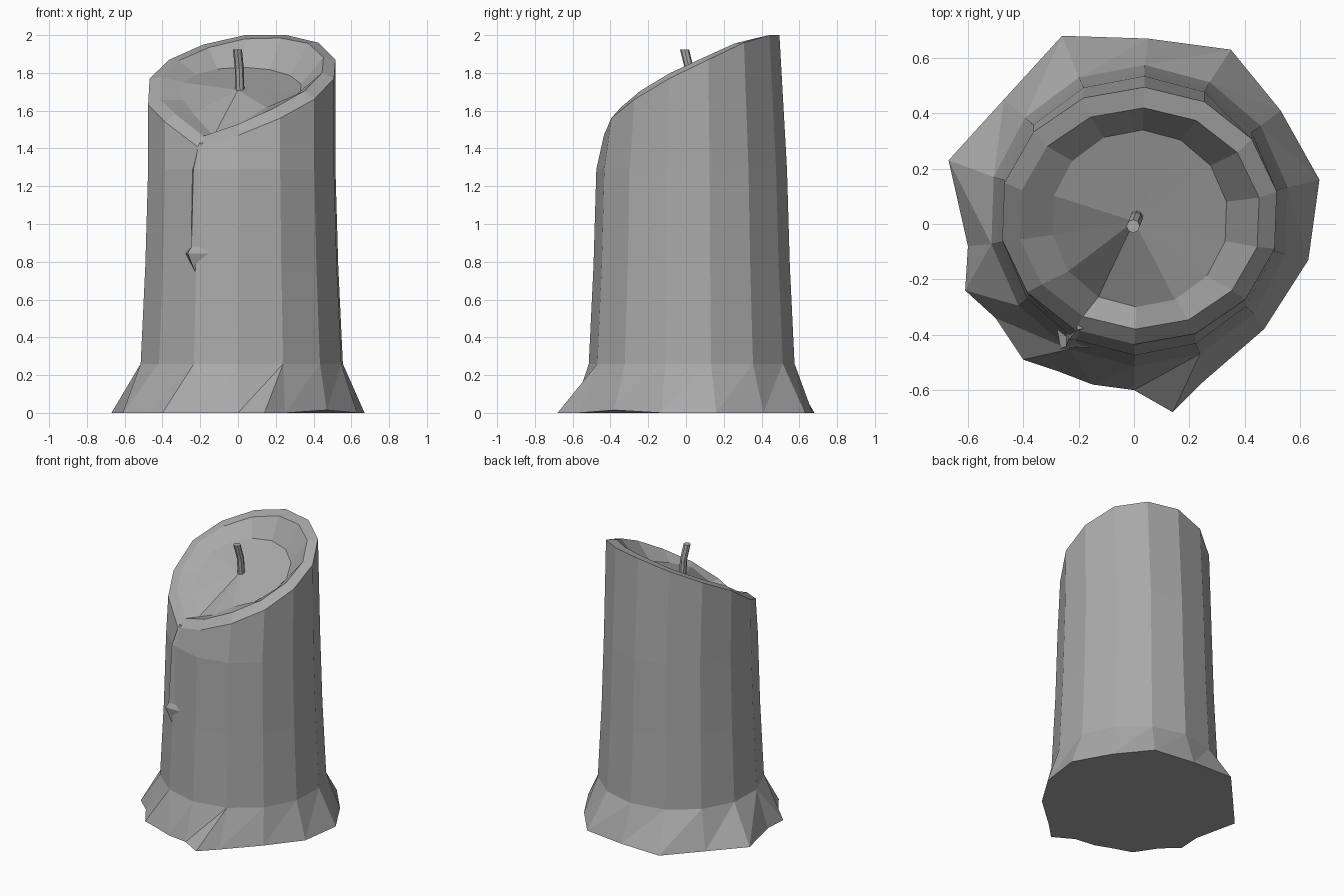
import bpy, bmesh, math
from mathutils import Vector

cube = bpy.data.objects.get("Cube")
if cube:
    bpy.data.objects.remove(cube)

SIDES = 14
ANGLES = [math.radians(88 - i * 360 / SIDES) for i in range(SIDES)]  # clockwise from the back
AXIS = Vector((0.02, 0.03))

wax = bpy.data.materials.new("grey_wax")
wax.use_nodes = True
GREY = (0.4, 0.4, 0.4, 1)
wax.diffuse_color = GREY
wax.node_tree.nodes["Principled BSDF"].inputs["Base Color"].default_value = GREY


def finish(bm, name):
    bmesh.ops.recalc_face_normals(bm, faces=bm.faces)
    mesh = bpy.data.meshes.new(name)
    bm.to_mesh(mesh)
    bm.free()
    mesh.materials.append(wax)
    obj = bpy.data.objects.new(name, mesh)
    bpy.context.scene.collection.objects.link(obj)
    return obj


def ring(bm, cx, cy, rx, ry, heights):
    return [bm.verts.new((cx + rx * math.cos(a), cy + ry * math.sin(a), z))
            for a, z in zip(ANGLES, heights)]


def bridge(bm, low, high):
    n = len(low)
    for i in range(n):
        j = (i + 1) % n
        bm.faces.new((low[i], low[j], high[j], high[i]))


# Candle body: tapering column, slanted rim and hollow melted top
bm = bmesh.new()
column = [ring(bm, *AXIS, r, r, [z] * SIDES)
          for z, r in ((0.26, 0.545), (0.78, 0.52), (1.29, 0.505))]
rim_z = [2.0, 2.0, 1.96, 1.87, 1.77, 1.66, 1.56, 1.47, 1.41, 1.54, 1.63, 1.77, 1.87, 1.95]
lip_z = [z + 0.02 - 0.04 * math.sin(a) for z, a in zip(rim_z, ANGLES)]
floor_z = [min(1.72 + 0.11 * math.sin(a), z) for z, a in zip(lip_z, ANGLES)]
rings = column + [ring(bm, *AXIS, 0.505, 0.465, rim_z),
                  ring(bm, 0.02, 0.02, 0.44, 0.40, lip_z),
                  ring(bm, 0.02, 0.02, 0.32, 0.32, floor_z)]
for low, high in zip(rings, rings[1:]):
    bridge(bm, low, high)
centre = bm.verts.new((0, 0.01, 1.71))
for i in range(SIDES):
    bm.faces.new((rings[-1][i], rings[-1][(i + 1) % SIDES], centre))

# Spread wax foot: x, y and the column corner each point hangs from
foot = [(0.05, 0.67, 0), (0.35, 0.63, 1), (0.53, 0.41, 2), (0.67, 0.16, 3),
        (0.63, -0.13, 4), (0.47, -0.38, 5), (0.25, -0.57, 6), (0.14, -0.68, 6),
        (0.0, -0.60, 7), (-0.15, -0.58, 8), (-0.28, -0.53, 8), (-0.40, -0.49, 8),
        (-0.50, -0.34, 9), (-0.61, -0.24, 10), (-0.60, -0.08, 10),
        (-0.67, 0.23, 11), (-0.47, 0.45, 12), (-0.26, 0.68, 13)]
base = [bm.verts.new((x, y, 0.015 if k == 5 else 0)) for x, y, k in foot]
for n, (x, y, k) in enumerate(foot):
    m = (n + 1) % len(foot)
    k2 = foot[m][2]
    top = column[0]
    if k == k2:
        bm.faces.new((base[n], base[m], top[k]))
    else:
        # split each panel toward its outer point
        bm.faces.new((base[n], base[m], top[k]))
        bm.faces.new((base[m], top[k2], top[k]))
bm.faces.new(base)
finish(bm, "candle_body")

# Wax drip: a ridge running down from the low point of the rim
bm = bmesh.new()
angle = ANGLES[8]
out = Vector((math.cos(angle), math.sin(angle), 0))
side = Vector((-out.y, out.x, 0))
rows = []
for z, r, width, bulge in ((1.43, 0.47, 0.02, 0.0), (1.29, 0.505, 0.045, 0.012),
                           (0.88, 0.522, 0.04, 0.02), (0.845, 0.523, 0.075, 0.035),
                           (0.75, 0.525, 0.004, 0.005)):
    mid = Vector((*AXIS, z)) + out * r
    rows.append([bm.verts.new(p) for p in (mid - side * width - out * 0.025,
                                           mid + out * bulge - side * width * 0.4,
                                           mid + side * width - out * 0.025)])
for a, b in zip(rows, rows[1:]):
    bridge(bm, a, b)
bm.faces.new(rows[0])
bm.faces.new(rows[-1])
finish(bm, "wax_drip")

# Wick: thin, slightly bent tube
bm = bmesh.new()
levels = []
for x, y, z in ((0.01, 0.025, 1.69), (0.007, 0.018, 1.82), (-0.003, -0.008, 1.925)):
    levels.append([bm.verts.new((x + 0.024 * math.cos(t * math.pi / 4),
                                 y + 0.024 * math.sin(t * math.pi / 4), z))
                   for t in range(8)])
for a, b in zip(levels, levels[1:]):
    bridge(bm, a, b)
bm.faces.new(levels[0])
bm.faces.new(levels[-1])
finish(bm, "wick")
